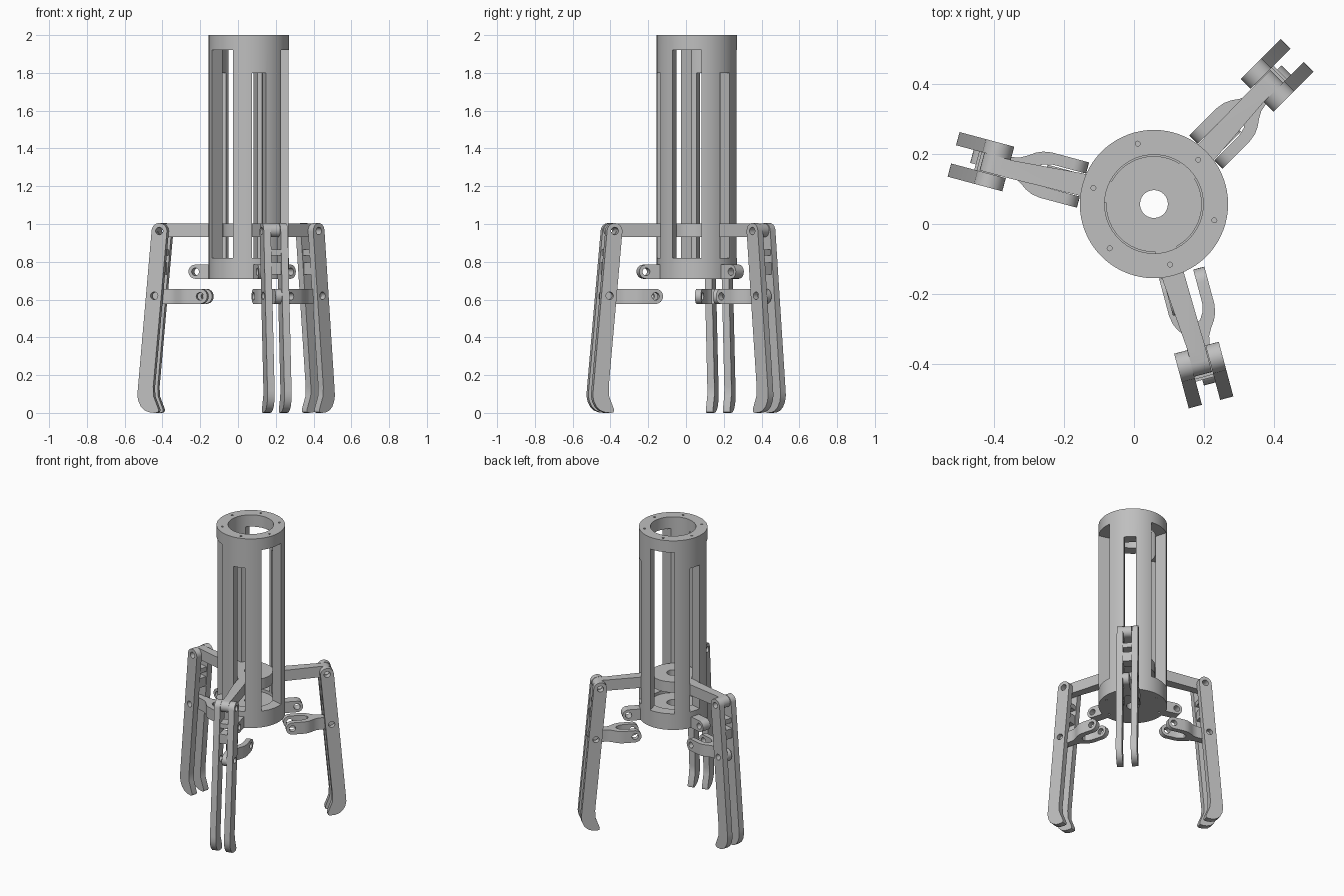
import bpy, bmesh
from math import sin, cos, pi, radians
from mathutils import Matrix, Vector

if "Cube" in bpy.data.objects:
    bpy.data.objects.remove(bpy.data.objects["Cube"])

CENTRE = Vector((0.057, 0.057, 0))
ARM_ANGLES = [45, 165, 285]

grey = bpy.data.materials.new("plain grey")
grey.use_nodes = True
colour = (0.52, 0.52, 0.52, 1)
grey.diffuse_color = colour
grey.node_tree.nodes["Principled BSDF"].inputs["Base Color"].default_value = colour


def prism(name, outline, low, high, upright=True):
    """Extrude an (r, z) outline along y, or an (r, y) outline along z."""
    bm = bmesh.new()
    place = (lambda a, b, h: (a, h, b)) if upright else (lambda a, b, h: (a, b, h))
    face = bm.faces.new([bm.verts.new(place(a, b, low)) for a, b in outline])
    top = bmesh.ops.extrude_face_region(bm, geom=[face])["geom"]
    shift = Vector(place(0, 0, high - low))
    bmesh.ops.translate(bm, vec=shift, verts=[v for v in top if isinstance(v, bmesh.types.BMVert)])
    bmesh.ops.recalc_face_normals(bm, faces=bm.faces)
    mesh = bpy.data.meshes.new(name)
    bm.to_mesh(mesh)
    bm.free()
    mesh.materials.append(grey)
    obj = bpy.data.objects.new(name, mesh)
    bpy.context.collection.objects.link(obj)
    return obj


def arc(x, y, radius, start, end, steps=12):
    angles = [radians(start + (end - start) * i / steps) for i in range(steps + 1)]
    return [(x + radius * cos(a), y + radius * sin(a)) for a in angles]


def circle(x, y, radius, steps=24):
    return arc(x, y, radius, 0, 360, steps)[:-1]


def rect(a0, a1, b0, b1):
    return [(a0, b0), (a1, b0), (a1, b1), (a0, b1)]


def activate(obj):
    bpy.ops.object.select_all(action="DESELECT")
    obj.select_set(True)
    bpy.context.view_layer.objects.active = obj


def combine(obj, tool, operation="DIFFERENCE"):
    activate(obj)
    mod = obj.modifiers.new("cut", "BOOLEAN")
    mod.operation = operation
    mod.solver = "EXACT"
    mod.object = tool
    bpy.ops.object.modifier_apply(modifier=mod.name)
    bpy.data.objects.remove(tool)


def drill(obj, r, z, radius=0.02):
    combine(obj, prism("cutter", circle(r, z, radius), -0.2, 0.2))


def smooth(obj):
    activate(obj)
    bpy.ops.object.shade_smooth_by_angle(angle=radians(32))


# Slotted tube with a floor
tube = prism("tube_body", circle(0, 0, 0.212, 72), 0.71, 2.0, False)
combine(tube, prism("cutter", circle(0, 0, 0.141, 64), 0.80, 2.1, False))
combine(tube, prism("cutter", circle(0, 0, 0.04), 0.6, 0.9, False))
for angle in ARM_ANGLES:
    slots = [(angle, 0.038, 1.80), (angle + 60, 0.079, 1.92)]
    for turn, half, top in slots:
        slot = prism("cutter", rect(0.08, 0.3, -half, half), 0.82, top, False)
        slot.data.transform(Matrix.Rotation(radians(turn), 4, "Z"))
        combine(tube, slot)
        # Screw holes in both rims
        x, y = 0.179 * cos(radians(turn)), 0.179 * sin(radians(turn))
        for low, high in [(1.95, 2.1), (0.6, 0.76)]:
            combine(tube, prism("cutter", circle(x, y, 0.007, 12), low, high, False))
smooth(tube)
tube.location = CENTRE

# Sliding disc inside the tube
slider = prism("slider_disc", circle(0, 0, 0.137, 64), 0.93, 1.003, False)
combine(slider, prism("cutter", circle(0, 0, 0.04), 0.8, 1.1, False))
smooth(slider)
slider.location = CENTRE

parts = []

# Lug under each narrow slot
lug = prism("tube_lug", [(0.19, 0.785), (0.19, 0.71)] + arc(0.285, 0.7475, 0.0375, -90, 90), -0.03, 0.03)
drill(lug, 0.285, 0.7475)
parts.append(lug)

# Upper arm, tapering from the slider to the finger pivot
upper = prism("upper_arm", [(0.11, 1.003), (0.11, 0.93)] + arc(0.47, 0.9665, 0.0365, -90, 90), -0.1, 0.1)
plan = [(0.05, -0.032), (0.22, -0.032), (0.42, -0.016), (0.6, -0.016),
        (0.6, 0.036), (0.42, 0.036), (0.22, 0.032), (0.05, 0.032)]
combine(upper, prism("cutter", plan, 0.8, 1.1, False), "INTERSECT")
drill(upper, 0.47, 0.965)
parts.append(upper)

# Forked lower link with rounded ends
half_plan = [(0.55, 0.022), (0.43, 0.024), (0.405, 0.029), (0.385, 0.04), (0.365, 0.054),
             (0.345, 0.063), (0.32, 0.067), (0.19, 0.067), (0.19, 0.034), (0.31, 0.034),
             (0.335, 0.028), (0.355, 0.015)]
plan = half_plan + [(0.36, 0)] + [(r, -t) for r, t in reversed(half_plan)]
link = prism("lower_link", plan, 0.5, 0.7, False)
capsule = arc(0.25, 0.617, 0.04, 90, 270) + arc(0.498, 0.617, 0.04, -90, 90)
combine(link, prism("cutter", capsule, -0.2, 0.2), "INTERSECT")
drill(link, 0.25, 0.617)
parts.append(link)

# Finger: two hooked plates
MID = 0.011
outline = (arc(0.47, 0.963, 0.042, 185, 5)
           + [(0.588, 0.12), (0.59, 0.09), (0.584, 0.06), (0.57, 0.032), (0.548, 0.012), (0.52, 0.002),
              (0.49, 0), (0.476, 0.004), (0.474, 0.018), (0.502, 0.09), (0.503, 0.14)])
for side, name in [(-1, "finger_plate_near"), (1, "finger_plate_far")]:
    low, high = sorted((MID + side * 0.027, MID + side * 0.066))
    plate = prism(name, outline, low, high)
    for r, z in [(0.47, 0.963), (0.498, 0.62)]:
        drill(plate, r, z)
    parts.append(plate)

# Rungs tying the plates together
for name, z, half in [("finger_rung_upper", 0.85, 0.016), ("finger_rung_lower", 0.765, 0.032)]:
    r = 0.47 + (0.963 - z) * 0.083
    parts.append(prism(name, rect(r - 0.035, r + 0.035, z - half, z + half), MID - 0.028, MID + 0.028))

# Repeat each arm part round the tube
for part in parts:
    smooth(part)
    for i, angle in enumerate(ARM_ANGLES):
        copy = part if i == 0 else part.copy()
        if i:
            bpy.context.collection.objects.link(copy)
        copy.name = part.name.split(".")[0] + ("" if i == 0 else "_" + str(i + 1))
        turn = Matrix.Rotation(radians(angle), 4, "Z")
        # The front link sits a little to one side
        shift = Vector((0, 0.026 if part is link and i == 2 else 0, 0))
        copy.matrix_world = Matrix.Translation(CENTRE) @ turn @ Matrix.Translation(shift)
